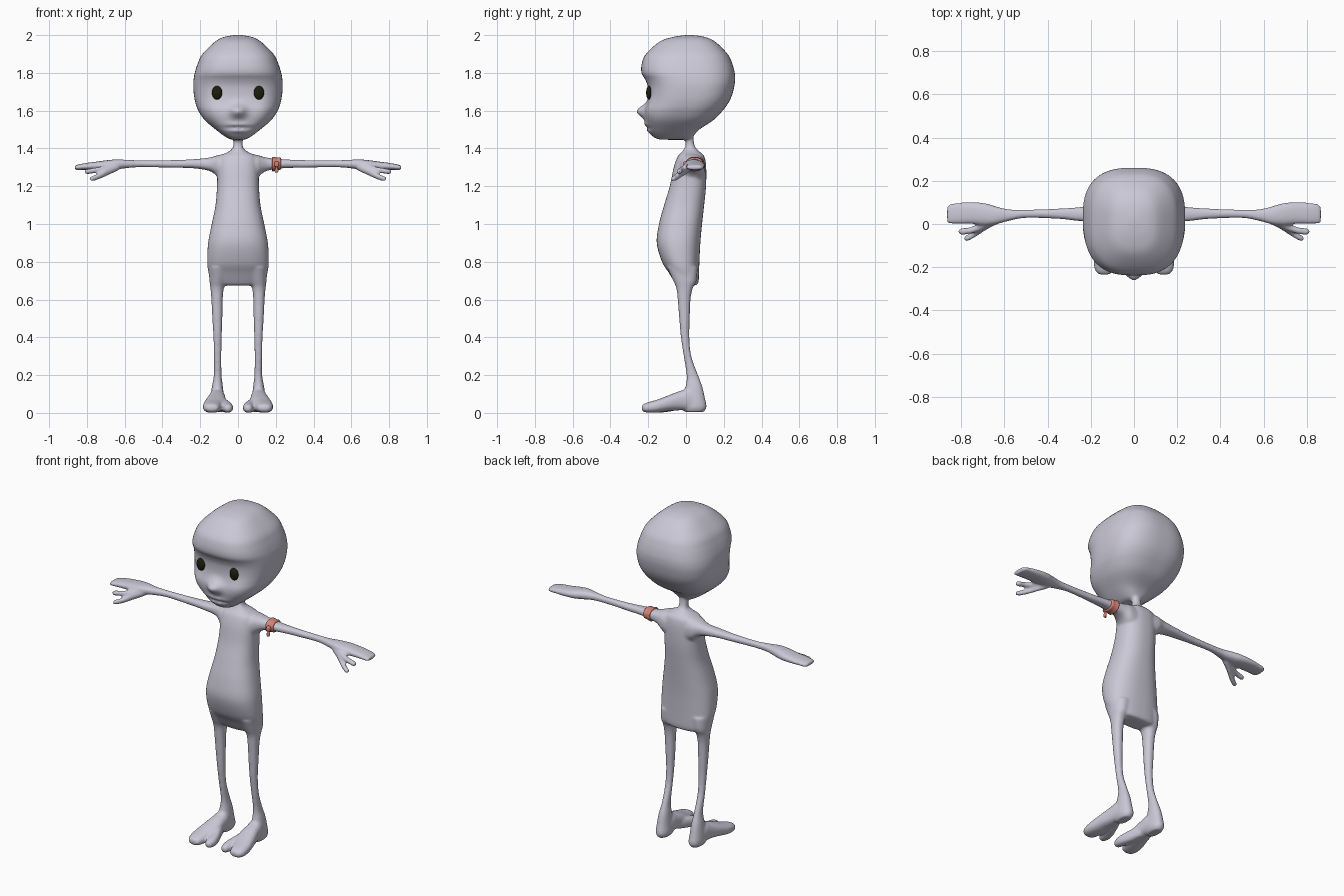
import bpy, bmesh, math
from mathutils import Vector


def material(name, rgb):
    m = bpy.data.materials.new(name)
    m.diffuse_color = (*rgb, 1)
    return m


SKIN = material("pale lavender skin", (0.60, 0.58, 0.68))
EYE = material("dark olive eye", (0.012, 0.012, 0.004))
CLOTH = material("salmon cloth", (0.66, 0.23, 0.19))


def spline(rows, steps):
    """Catmull-Rom interpolation between profile rows."""
    out = []
    for i in range(len(rows) - 1):
        p0, p1 = rows[max(i - 1, 0)], rows[i]
        p2, p3 = rows[i + 1], rows[min(i + 2, len(rows) - 1)]
        for k in range(steps):
            t = k / steps
            out.append([0.5 * (2 * b + (c - a) * t + (2 * a - 5 * b + 4 * c - d) * t * t
                               + (3 * b - a - 3 * c + d) * t ** 3)
                        for a, b, c, d in zip(p0, p1, p2, p3)])
    return out + [list(rows[-1])]


def loft(bm, axis, rows, e=2.2, mirror=1, n=40, steps=5):
    """Skin rounded rings; row = (position on axis, lo1, hi1, lo2, hi2)."""
    others = [i for i in range(3) if i != axis]
    rings, verts = [], []
    for a, l1, h1, l2, h2 in spline(rows, steps):
        ring = []
        for k in range(n):
            t = 2 * math.pi * k / n
            c, s = math.cos(t), math.sin(t)
            p = Vector()
            p[axis] = a
            p[others[0]] = (l1 + h1) / 2 + (h1 - l1) / 2 * math.copysign(abs(c) ** (2 / e), c)
            p[others[1]] = (l2 + h2) / 2 + (h2 - l2) / 2 * math.copysign(abs(s) ** (2 / e), s)
            p.x *= mirror
            ring.append(bm.verts.new(p))
        rings.append(ring)
        verts += ring
    for r, q in zip(rings, rings[1:]):
        for k in range(n):
            bm.faces.new((r[k], r[(k + 1) % n], q[(k + 1) % n], q[k]))
    bm.faces.new(rings[0])
    bm.faces.new(rings[-1])
    return verts


def finish(bm, name, mat):
    bmesh.ops.recalc_face_normals(bm, faces=bm.faces)
    me = bpy.data.meshes.new(name)
    bm.to_mesh(me)
    bm.free()
    me.materials.append(mat)
    me.shade_smooth()
    ob = bpy.data.objects.new(name, me)
    bpy.context.collection.objects.link(ob)
    return ob


def sym(rows):
    return [(z, -w, w, a, b) for z, w, a, b in rows]


def bump(p, x, z, sx, sz):
    return math.exp(-((p.x - x) / sx) ** 2 - ((p.z - z) / sz) ** 2)


body = bmesh.new()

# Head, with nose, cheeks and mouth pushed out of the face
head = loft(body, 2, sym([
    (2.0, .02, .0, .04), (1.99, .075, -.07, .1), (1.965, .122, -.14, .155),
    (1.9, .188, -.212, .22), (1.85, .213, -.234, .245), (1.8, .229, -.236, .258),
    (1.765, .235, -.216, .26), (1.73, .237, -.203, .256), (1.68, .233, -.2, .243),
    (1.64, .225, -.205, .224), (1.6, .21, -.214, .194), (1.55, .176, -.214, .145),
    (1.5, .118, -.2, .07), (1.465, .072, -.177, .04), (1.45, .045, -.15, .03),
    (1.446, .02, -.11, .02)]), e=2.7, n=120, steps=8)
for v in head:
    p = v.co
    if p.y < -0.1:
        cheek = bump(p, .14, 1.6, .06, .06) + bump(p, -.14, 1.6, .06, .06)
        lips = bump(p, 0, 1.525, .06, .012) + bump(p, 0, 1.494, .05, .012)
        p.y += (-.05 * bump(p, 0, 1.598, .042, .034) - .012 * cheek - .012 * lips
                + .016 * bump(p, 0, 1.51, .062, .007))

# Neck and torso
loft(body, 2, sym([
    (1.48, .026, -.005, .038), (1.42, .025, -.002, .044), (1.396, .032, -.012, .058),
    (1.378, .06, -.025, .078), (1.355, .1, -.045, .098), (1.3, .109, -.065, .107),
    (1.2, .111, -.086, .106), (1.1, .119, -.116, .096), (1.0, .139, -.143, .085),
    (.9, .158, -.155, .076), (.8, .163, -.127, .071), (.74, .156, -.09, .069),
    (.7, .142, -.066, .067), (.68, .12, -.052, .06), (.674, .08, -.035, .04)]), e=2.4, n=64)

for s in (1, -1):
    # Arm and flat mitten of joined fingers
    loft(body, 0, [
        (.05, -.04, .1, 1.21, 1.372), (.10, -.03, .1, 1.24, 1.366),
        (.13, -.01, .092, 1.27, 1.357), (.17, .008, .086, 1.286, 1.349),
        (.25, .013, .078, 1.296, 1.342), (.35, .024, .071, 1.298, 1.338),
        (.5, .028, .066, 1.301, 1.337), (.58, .014, .068, 1.297, 1.339),
        (.64, -.002, .082, 1.289, 1.342), (.69, -.006, .096, 1.285, 1.338),
        (.75, .0, .101, 1.286, 1.33), (.81, .0, .098, 1.287, 1.322),
        (.85, .001, .093, 1.286, 1.314), (.865, .008, .078, 1.29, 1.308)], 2.4, s)
    # Separate finger and thumb
    loft(body, 0, [
        (.66, -.006, .03, 1.284, 1.325), (.71, -.03, .004, 1.276, 1.308),
        (.76, -.046, -.015, 1.269, 1.298), (.8, -.05, -.02, 1.264, 1.29),
        (.812, -.041, -.029, 1.27, 1.283)], 2.2, s, 24)
    loft(body, 0, [
        (.63, .0, .04, 1.285, 1.325), (.68, -.025, .012, 1.262, 1.303),
        (.73, -.058, -.025, 1.239, 1.272), (.772, -.08, -.05, 1.226, 1.254),
        (.785, -.072, -.058, 1.233, 1.247)], 2.2, s, 24)
    # Leg down to the heel
    loft(body, 2, [
        (.77, .04, .156, -.1, .062), (.7, .062, .151, -.068, .056),
        (.66, .075, .146, -.051, .036), (.6, .081, .141, -.044, .024),
        (.5, .083, .136, -.036, .02), (.4, .086, .13, -.027, .018),
        (.3, .088, .128, -.012, .028), (.2, .087, .128, .003, .064),
        (.14, .08, .138, -.002, .086), (.08, .074, .146, -.02, .1),
        (.03, .07, .148, -.02, .109), (.004, .083, .137, -.005, .092)], 2.2, s)
    # Foot and the separate big toe
    loft(body, 1, [
        (.07, .078, .142, .01, .06), (.02, .07, .15, .012, .125),
        (-.03, .066, .158, .014, .116), (-.09, .062, .173, .01, .094),
        (-.15, .08, .185, .002, .071), (-.2, .094, .184, .001, .056),
        (-.226, .104, .172, .007, .045), (-.234, .12, .155, .016, .035)], 2.4, s)
    loft(body, 1, [
        (-.04, .066, .115, .015, .08), (-.09, .048, .105, .006, .075),
        (-.14, .031, .09, .001, .062), (-.18, .026, .082, .001, .053),
        (-.21, .034, .074, .006, .043), (-.218, .046, .062, .015, .033)], 2.3, s)

# Fuse the parts into one soft skin
figure = finish(body, "body", SKIN)
r = figure.modifiers.new("fuse", 'REMESH')
r.mode = 'VOXEL'
r.voxel_size = 0.007
r.use_smooth_shade = True
sm = figure.modifiers.new("soften", 'SMOOTH')
sm.factor = 0.5
sm.iterations = 6

# Eyes
for s, side in ((1, "left"), (-1, "right")):
    bm = bmesh.new()
    bmesh.ops.create_uvsphere(bm, u_segments=24, v_segments=16, radius=1)
    bmesh.ops.scale(bm, vec=(.027, .015, .036), verts=bm.verts)
    bmesh.ops.translate(bm, vec=(.111 * s, -.196, 1.695), verts=bm.verts)
    finish(bm, side + "_eye", EYE)

# Cloth band tied round one upper arm, with knot and hanging tail
bm = bmesh.new()
loft(bm, 0, [(.181, .002, .091, 1.282, 1.351), (.186, -.002, .094, 1.279, 1.356),
             (.205, .003, .09, 1.284, 1.352), (.222, .003, .089, 1.286, 1.353),
             (.227, .008, .084, 1.291, 1.347)], 2.2)
loft(bm, 2, [(1.332, .199, .211, -.008, .004), (1.325, .193, .217, -.013, .012),
             (1.308, .193, .217, -.014, .012), (1.3, .2, .21, -.008, .006),
             (1.285, .194, .214, -.01, .004), (1.272, .196, .212, -.009, .001)], 2.2, 1, 20)
finish(bm, "arm_band", CLOTH)
